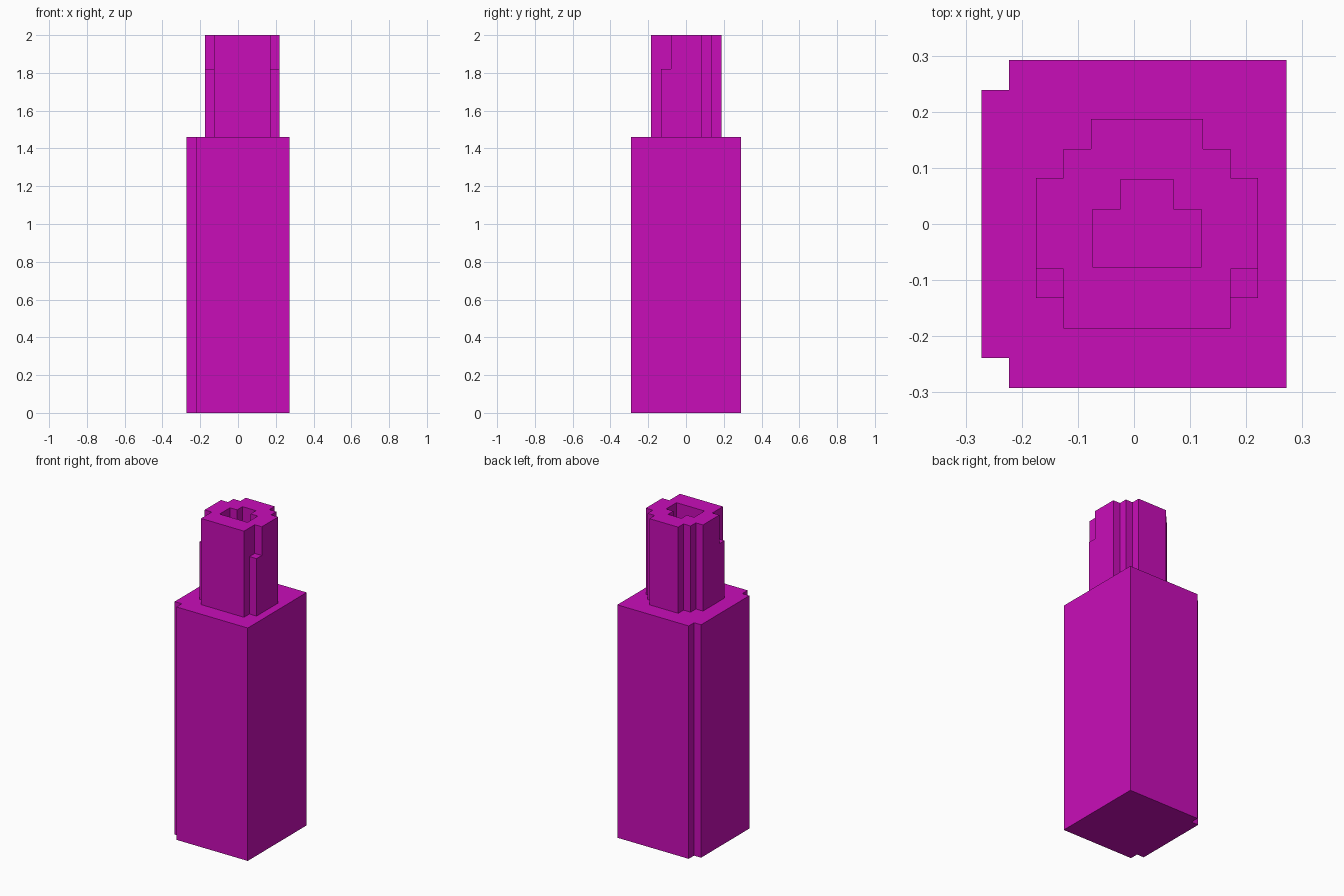
import bpy
import bmesh

# Remove the default object
cube = bpy.data.objects.get("Cube")
if cube:
    bpy.data.objects.remove(cube, do_unlink=True)

# Single flat colour
magenta = bpy.data.materials.new("magenta")
color = (0.584, 0.004, 0.485, 1)
magenta.use_nodes = True
magenta.diffuse_color = color
magenta.node_tree.nodes["Principled BSDF"].inputs["Base Color"].default_value = color


def prism(name, outline, bottom, top):
    """Extrude a counter-clockwise outline straight up."""
    bm = bmesh.new()
    face = bm.faces.new([bm.verts.new((x, y, bottom)) for x, y in outline])
    ext = bmesh.ops.extrude_face_region(bm, geom=[face], use_keep_orig=True)
    for v in ext["geom"]:
        if isinstance(v, bmesh.types.BMVert):
            v.co.z = top
    bmesh.ops.recalc_face_normals(bm, faces=bm.faces[:])
    mesh = bpy.data.meshes.new(name)
    bm.to_mesh(mesh)
    bm.free()
    mesh.materials.append(magenta)
    obj = bpy.data.objects.new(name, mesh)
    bpy.context.collection.objects.link(obj)
    return obj


def mirrored(half, center):
    """Complete a right-hand outline by mirroring it about x = center."""
    right = [(center + x, y) for x, y in half]
    left = [(center - x, y) for x, y in reversed(half)]
    return right + left


shoulder = 1.46
rim = 2.0
axis = 0.023

# Tall body with two notched corners on one side
prism("body", [(-0.223, -0.292), (0.272, -0.292), (0.272, 0.292), (-0.223, 0.292),
               (-0.223, 0.239), (-0.272, 0.239), (-0.272, -0.239), (-0.223, -0.239)],
      0, shoulder)

# Stepped neck
neck = prism("neck", mirrored([(0.149, -0.186), (0.149, -0.08), (0.198, -0.08),
                               (0.198, 0.082), (0.149, 0.082), (0.149, 0.134),
                               (0.1, 0.134), (0.1, 0.187)], axis), shoulder, rim)

# Stepped opening through the neck
cutter = prism("opening_cutter", mirrored([(0.097, -0.077), (0.097, 0.026),
                                           (0.047, 0.026), (0.047, 0.079)], axis),
               shoulder - 0.1, rim + 0.1)
cutter.hide_render = True
mod = neck.modifiers.new("opening", "BOOLEAN")
mod.operation = "DIFFERENCE"
mod.solver = "EXACT"
mod.object = cutter
bpy.context.view_layer.objects.active = neck
bpy.ops.object.modifier_apply(modifier=mod.name)
bpy.data.objects.remove(cutter, do_unlink=True)

# Shorter posts in the two front corners of the neck
for name, side in (("left_post", 1), ("right_post", -1)):
    x1, x2 = sorted((axis + side * 0.149, axis + side * 0.198))
    prism(name, [(x1, -0.132), (x2, -0.132), (x2, -0.08), (x1, -0.08)], shoulder, 1.82)
